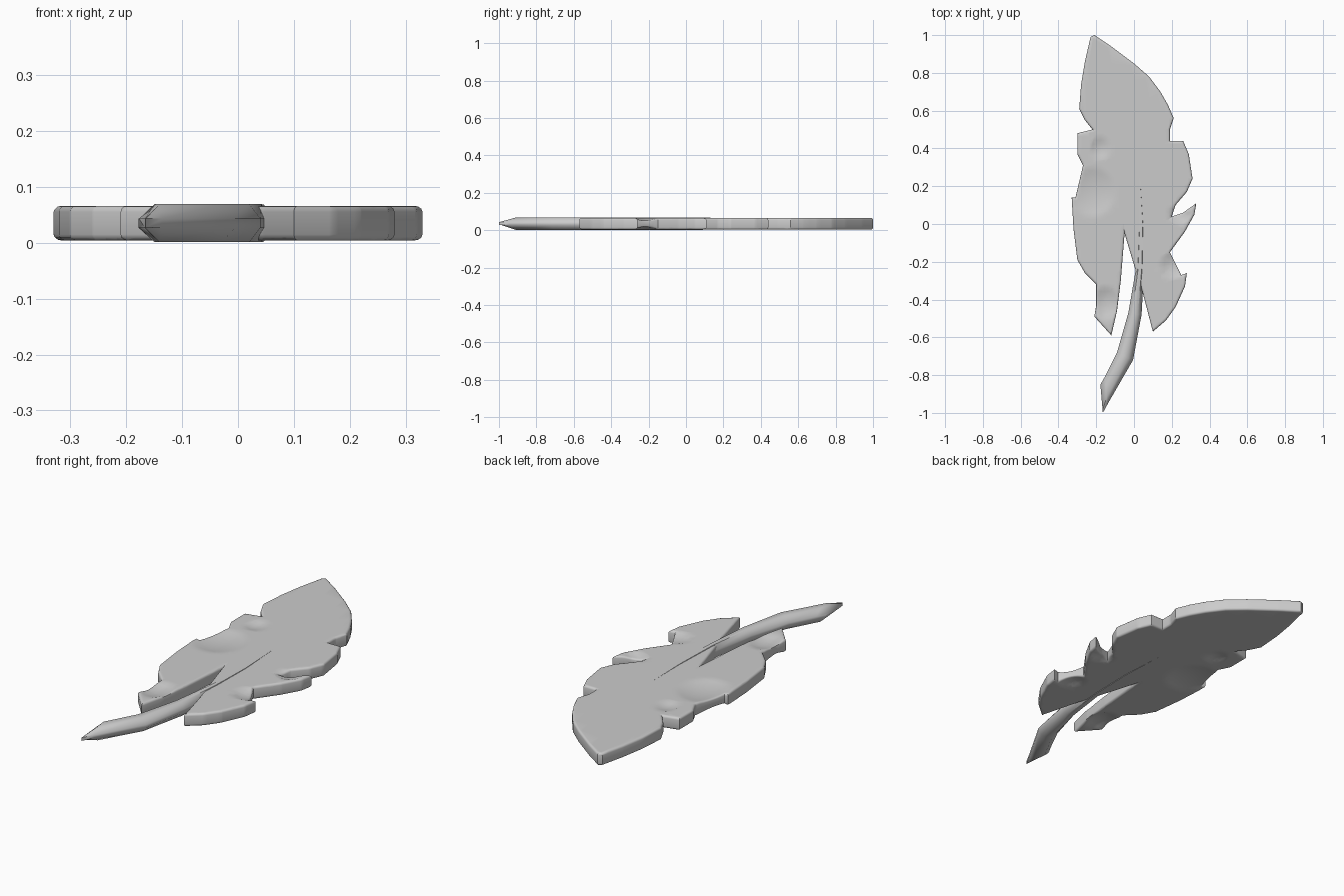
import bpy
import bmesh
from mathutils import Vector

old = bpy.data.objects.get("Cube")
if old:
    bpy.data.objects.remove(old, do_unlink=True)

MID = 0.035  # height of the middle plane

grey = bpy.data.materials.new("light grey")
grey.use_nodes = True
colour = (0.6, 0.6, 0.6, 1)
grey.diffuse_color = colour
grey.node_tree.nodes["Principled BSDF"].inputs["Base Color"].default_value = colour


def finish(bm, name, angle):
    """Turn a bmesh into a smooth-shaded object."""
    bmesh.ops.recalc_face_normals(bm, faces=bm.faces[:])
    mesh = bpy.data.meshes.new(name)
    bm.to_mesh(mesh)
    bm.free()
    mesh.materials.append(grey)
    obj = bpy.data.objects.new(name, mesh)
    bpy.context.collection.objects.link(obj)
    bpy.ops.object.select_all(action="DESELECT")
    obj.select_set(True)
    bpy.context.view_layer.objects.active = obj
    bpy.ops.object.shade_smooth_by_angle(angle=angle)
    return obj


# Vane outline: left-hand edge of the plan going down from the tip to the quill
right_edge = [
    (-.21, 1), (-.12, .94), (0, .85), (.08, .78), (.14, .70), (.18, .63), (.21, .56),
    (.19, .50), (.19, .44), (.26, .44), (.29, .37), (.31, .24), (.28, .17),
    (.22, .10), (.20, .04), (.26, .06), (.33, .11), (.32, .05), (.27, -.04),
    (.19, -.15), (.22, -.21), (.25, -.27), (.28, -.26), (.27, -.33), (.22, -.44),
    (.17, -.51), (.10, -.57), (.045, -.36)]
# The other edge, going up from the quill to the tip
left_edge = [
    (.01, -.25), (-.05, -.05), (-.07, -.30), (-.09, -.46), (-.12, -.59),
    (-.21, -.49), (-.20, -.43), (-.20, -.32), (-.26, -.26), (-.30, -.19),
    (-.32, -.03), (-.33, .14), (-.31, .14), (-.27, .31), (-.30, .37),
    (-.30, .48), (-.22, .50), (-.26, .55), (-.29, .61), (-.28, .74), (-.26, .86),
    (-.23, .99)]

# Scoops: centre x, y, radius x, y, depth share
scoops = [(-.22, .17, .12, .13, .45), (-.18, .40, .05, .06, .35),
          (-.15, -.42, .07, .09, .5), (.21, -.22, .07, .07, .45),
          (.24, .05, .06, .05, .4)]


def build_vane():
    bm = bmesh.new()
    half = 0.031
    base = [bm.verts.new((x, y, MID - half)) for x, y in right_edge + left_edge]
    face = bm.faces.new(base)
    lifted = bmesh.ops.extrude_face_region(bm, geom=[face], use_keep_orig=True)["geom"]
    bmesh.ops.translate(bm, vec=(0, 0, 2 * half),
                        verts=[g for g in lifted if isinstance(g, bmesh.types.BMVert)])
    # Round the rim above and below
    rim = [e for e in bm.edges if abs(e.verts[0].co.z - e.verts[1].co.z) < 0.001]
    bmesh.ops.bevel(bm, geom=rim, offset=0.011, segments=3, profile=0.5,
                    affect="EDGES", clamp_overlap=True)
    bmesh.ops.triangulate(bm, faces=[f for f in bm.faces if len(f.verts) > 4])
    # Cut a grid so that the scoops can bend the surface
    for axis, limit in ((Vector((1, 0, 0)), 16), (Vector((0, 1, 0)), 30)):
        for i in range(-limit, limit):
            bmesh.ops.bisect_plane(bm, geom=bm.verts[:] + bm.edges[:] + bm.faces[:],
                                   plane_co=axis * (i * 0.02 + 0.003), plane_no=axis)
    for v in bm.verts:
        for cx, cy, rx, ry, depth in scoops:
            d = ((v.co.x - cx) / rx) ** 2 + ((v.co.y - cy) / ry) ** 2
            if d < 1:
                v.co.z = MID + (v.co.z - MID) * (1 - depth * (1 - d))
    return finish(bm, "feather_vane", 0.7)


# Quill stations: both sides of the flat tube and its half height
stations = [
    ((-.178, -.85), (-.165, -1), .008), ((-.155, -.81), (-.135, -.945), .034),
    ((-.09, -.68), (-.005, -.72), .034), ((-.03, -.47), (.04, -.48), .034),
    ((.008, -.25), (.055, -.22), .034), ((.02, 0), (.057, 0), .033),
    ((.025, .24), (.035, .24), .031)]


def build_quill():
    bm = bmesh.new()
    rings = []
    for a, b, height in stations:
        a, b = Vector(a), Vector(b)
        inset = 0.28 if height > 0.01 else 0.1
        side = min(height, 0.008)
        section = [(0, -side), (inset, -height), (1 - inset, -height), (1, -side),
                   (1, side), (1 - inset, height), (inset, height), (0, side)]
        rings.append([bm.verts.new((*a.lerp(b, t), MID + h)) for t, h in section])
    for lower, upper in zip(rings, rings[1:]):
        for i in range(8):
            j = (i + 1) % 8
            bm.faces.new((lower[i], lower[j], upper[j], upper[i]))
    bm.faces.new(rings[0])
    bm.faces.new(rings[-1])
    # Sit the lowest side of the quill on the ground
    for v in bm.verts:
        v.co.z = max(v.co.z, 0)
    return finish(bm, "feather_quill", 0.9)


build_vane()
build_quill()
